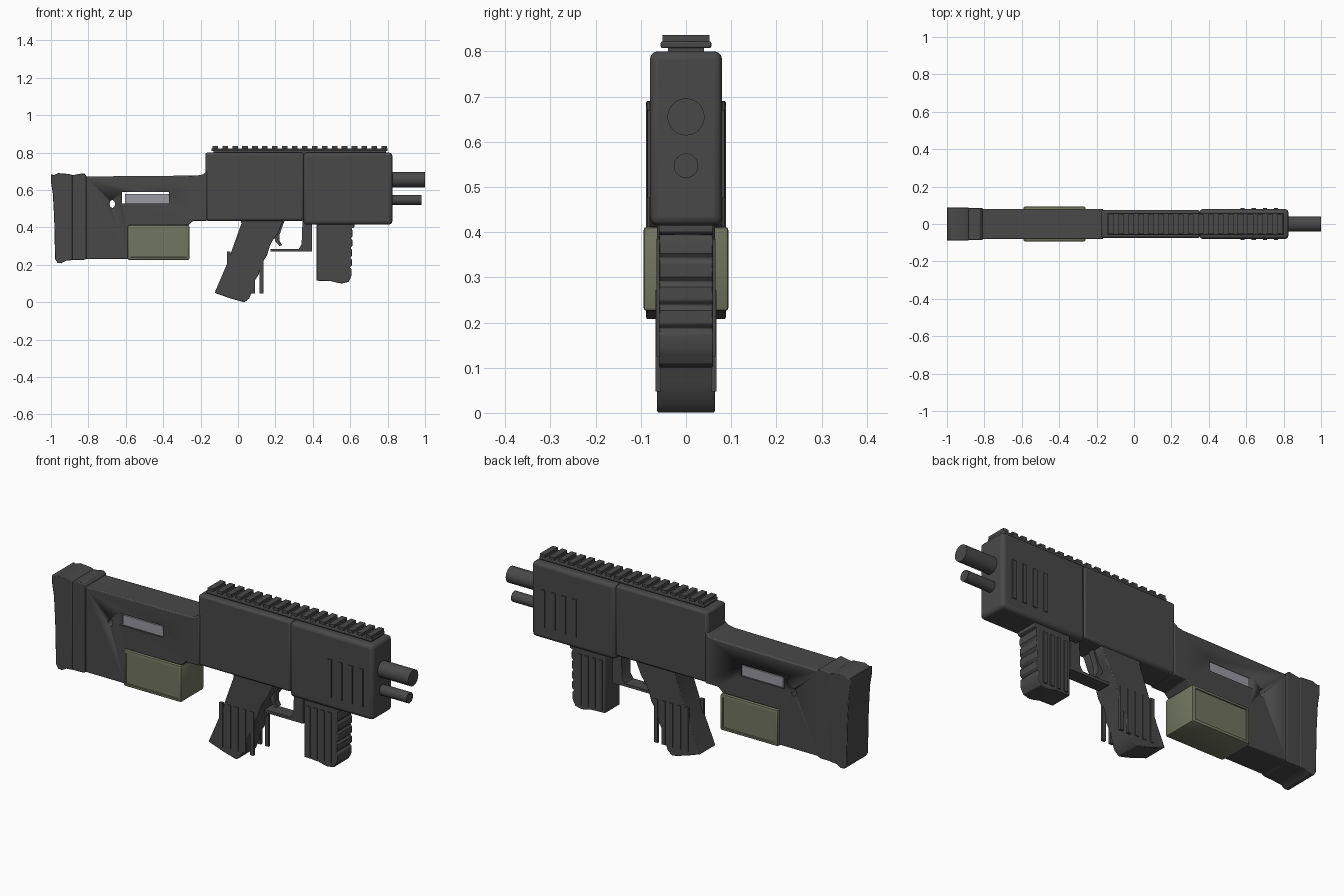
import bpy, bmesh, math
from mathutils import Matrix, Vector

if "Cube" in bpy.data.objects:
    bpy.data.objects.remove(bpy.data.objects["Cube"])


def material(name, rgb):
    m = bpy.data.materials.new(name)
    m.diffuse_color = (*rgb, 1)
    m.use_nodes = True
    m.node_tree.nodes["Principled BSDF"].inputs["Base Color"].default_value = m.diffuse_color
    return m


DARK = material("dark grey", (0.066, 0.066, 0.066))
OLIVE = material("olive", (0.165, 0.18, 0.115))
STEEL = material("light steel", (0.32, 0.32, 0.36))


def finish(name, bm, mat, bevel=0, segments=2, angle=30):
    bmesh.ops.recalc_face_normals(bm, faces=bm.faces)
    me = bpy.data.meshes.new(name)
    bm.to_mesh(me)
    bm.free()
    ob = bpy.data.objects.new(name, me)
    bpy.context.collection.objects.link(ob)
    me.materials.append(mat)
    if bevel:
        mod = ob.modifiers.new("edge", 'BEVEL')
        mod.width, mod.segments = bevel, segments
        mod.limit_method, mod.angle_limit = 'ANGLE', math.radians(40)
    bpy.context.view_layer.objects.active = ob
    bpy.ops.object.select_all(action='DESELECT')
    ob.select_set(True)
    bpy.ops.object.shade_smooth_by_angle(angle=math.radians(angle))
    return ob


def add_box(bm, x0, x1, y0, y1, z0, z1):
    mat = Matrix.Translation(((x0 + x1) / 2, (y0 + y1) / 2, (z0 + z1) / 2)) @ \
        Matrix.Diagonal((x1 - x0, y1 - y0, z1 - z0, 1))
    bmesh.ops.create_cube(bm, size=1, matrix=mat)


def box(name, x0, x1, w, z0, z1, mat=DARK, bevel=0, segments=2):
    bm = bmesh.new()
    add_box(bm, x0, x1, -w, w, z0, z1)
    return finish(name, bm, mat, bevel, segments)


def prism(name, pts, w, mat=DARK, bevel=0, segments=2):
    # side profile (x, z) extruded across y
    bm = bmesh.new()
    f = bm.faces.new([bm.verts.new((x, -w, z)) for x, z in pts])
    r = bmesh.ops.extrude_face_region(bm, geom=[f])
    vs = [v for v in r["geom"] if isinstance(v, bmesh.types.BMVert)]
    bmesh.ops.translate(bm, verts=vs, vec=(0, 2 * w, 0))
    return finish(name, bm, mat, bevel, segments)


def cylinder(name, x0, x1, z, r, mat=DARK, bevel=0):
    bm = bmesh.new()
    m = Matrix.Translation(((x0 + x1) / 2, 0, z)) @ Matrix.Rotation(math.pi / 2, 4, 'Y')
    bmesh.ops.create_cone(bm, cap_ends=True, segments=32, radius1=r, radius2=r,
                          depth=x1 - x0, matrix=m)
    return finish(name, bm, mat, bevel)


def side_ribs(name, xs, width, y0, y1, z0, z1):
    # vertical strips on both flanks
    bm = bmesh.new()
    for x in xs:
        for s in (-1, 1):
            a, b = sorted((s * y0, s * y1))
            add_box(bm, x - width / 2, x + width / 2, a, b, z0, z1)
    return finish(name, bm, DARK)


# receiver and front handguard
box("receiver", -0.175, 0.352, 0.076, 0.435, 0.80, bevel=0.012)
box("handguard", 0.35, 0.825, 0.08, 0.415, 0.80, bevel=0.018, segments=3)
side_ribs("handguard_ribs", [0.58, 0.64, 0.70, 0.76], 0.022, 0.07, 0.085, 0.475, 0.67)

# accessory rail
box("rail_neck", -0.13, 0.79, 0.04, 0.79, 0.815)
box("rail_base", -0.143, 0.80, 0.056, 0.807, 0.822, bevel=0.004)
bm = bmesh.new()
for i in range(18):
    x = -0.122 + i * 0.0532
    add_box(bm, x - 0.015, x + 0.015, -0.052, 0.052, 0.815, 0.836)
finish("rail_teeth", bm, DARK)

# barrels
cylinder("upper_barrel", 0.80, 1.0, 0.655, 0.041)
cylinder("lower_barrel", 0.80, 0.98, 0.547, 0.027)

# stock with ejection slot and pin hole cut through
stock = prism("stock", [(-0.82, 0.672), (-0.22, 0.677), (-0.19, 0.682), (-0.165, 0.70),
                        (-0.165, 0.435), (-0.24, 0.435), (-0.265, 0.41), (-0.585, 0.41),
                        (-0.585, 0.23), (-0.82, 0.23)], 0.081, bevel=0.006)
slot = box("slot_cutter", -0.62, -0.37, 0.2, 0.527, 0.588)
bm = bmesh.new()
bmesh.ops.create_cone(bm, cap_ends=True, segments=16, radius1=0.014, radius2=0.014, depth=0.4,
                      matrix=Matrix.Translation((-0.672, 0, 0.525)) @
                      Matrix.Diagonal((1, 1, 1.5, 1)) @ Matrix.Rotation(math.pi / 2, 4, 'X'))
hole = finish("hole_cutter", bm, DARK)
for cutter in (slot, hole):
    mod = stock.modifiers.new("cut", 'BOOLEAN')
    mod.operation, mod.solver, mod.object = 'DIFFERENCE', 'EXACT', cutter
    cutter.hide_render = True
    cutter.hide_set(True)
box("ejection_bolt", -0.605, -0.37, 0.072, 0.527, 0.578, STEEL)

# butt pad in two sections
prism("butt_collar", [(-0.89, 0.678), (-0.825, 0.69), (-0.81, 0.675), (-0.81, 0.232),
                      (-0.825, 0.226), (-0.89, 0.224)], 0.086, bevel=0.004)
prism("butt_pad", [(-1.0, 0.685), (-0.985, 0.68), (-0.96, 0.69), (-0.90, 0.685), (-0.885, 0.68),
                   (-0.885, 0.225), (-0.92, 0.222), (-0.945, 0.208), (-0.965, 0.21),
                   (-0.978, 0.23), (-0.983, 0.45), (-0.99, 0.58), (-1.0, 0.64)],
      0.088, bevel=0.003)

# magazine with framed, recessed side panels
bm = bmesh.new()
add_box(bm, -0.59, -0.26, -0.094, 0.094, 0.225, 0.412)
bm.normal_update()
bmesh.ops.bevel(bm, geom=bm.edges[:], offset=0.008, segments=2, affect='EDGES', profile=0.5)
bm.normal_update()
sides = [f for f in bm.faces if abs(f.normal.y) > 0.99 and f.calc_area() > 0.01]
bmesh.ops.inset_individual(bm, faces=sides, thickness=0.010)
bmesh.ops.inset_individual(bm, faces=sides, thickness=0.002, depth=-0.005)
finish("magazine", bm, OLIVE)

# rear pistol grip
prism("pistol_grip", [(0.015, 0.45), (0.018, 0.42), (-0.035, 0.272), (-0.052, 0.22),
                      (-0.125, 0.05), (-0.04, 0.02), (0.01, 0.006), (0.035, 0.0), (0.06, 0.02),
                      (0.07, 0.045), (0.083, 0.07), (0.09, 0.115), (0.112, 0.15), (0.122, 0.20),
                      (0.155, 0.25), (0.17, 0.30), (0.185, 0.33), (0.215, 0.37), (0.24, 0.43),
                      (0.24, 0.45)], 0.064, bevel=0.004)
side_ribs("grip_ribs", [-0.05, -0.006, 0.038, 0.081, 0.125], 0.02, 0.055, 0.068, 0.047, 0.272)

# trigger and guard
prism("trigger_guard", [(0.175, 0.27), (0.395, 0.27), (0.395, 0.44), (0.345, 0.44),
                        (0.34, 0.31), (0.325, 0.285), (0.175, 0.285)], 0.035)
prism("trigger", [(0.18, 0.44), (0.25, 0.44), (0.236, 0.40), (0.222, 0.36), (0.222, 0.33),
                  (0.235, 0.305), (0.222, 0.30), (0.20, 0.325), (0.19, 0.36)], 0.016)

# front grip with finger ridges
front = [(0.42, 0.43), (0.42, 0.115), (0.50, 0.112), (0.53, 0.104), (0.555, 0.10), (0.59, 0.108),
         (0.602, 0.13)]
for i in range(5):
    z = 0.145 + i * 0.052
    front += [(0.608 + i * 0.001, z), (0.608 + i * 0.001, z + 0.03), (0.598 + i * 0.002, z + 0.041)]
front += [(0.622, 0.40), (0.622, 0.43)]
prism("front_grip", front, 0.06, bevel=0.003)
side_ribs("front_grip_ribs", [0.445, 0.485, 0.525, 0.565], 0.02, 0.05, 0.065, 0.125, 0.385)
